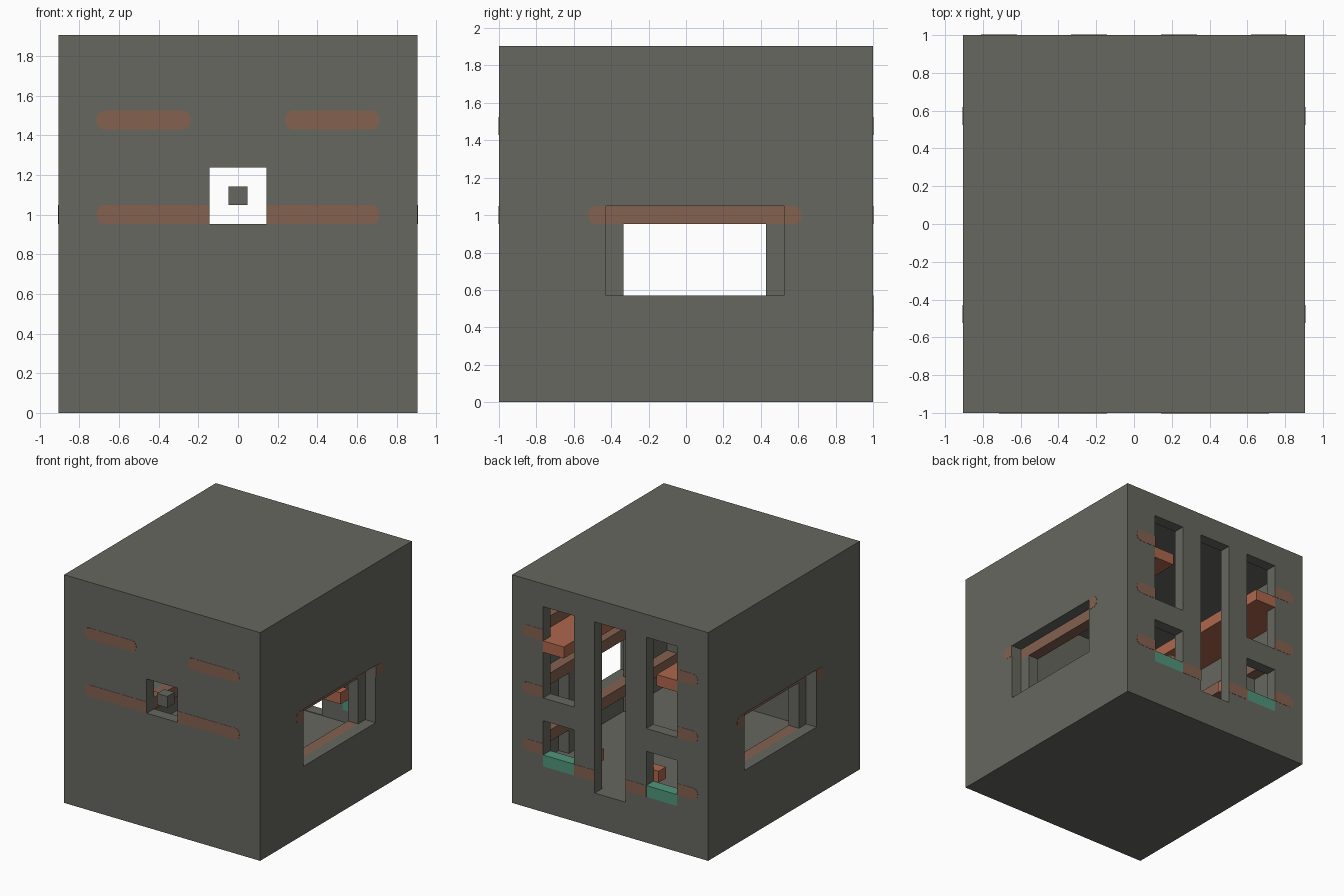
import bpy, bmesh, math
from mathutils import Vector

U = 2 / 21  # one grid cell

cube = bpy.data.objects.get("Cube")
if cube:
    bpy.data.objects.remove(cube, do_unlink=True)


def material(name, rgb):
    m = bpy.data.materials.new(name)
    m.use_nodes = True
    m.diffuse_color = (*rgb, 1)
    m.node_tree.nodes["Principled BSDF"].inputs["Base Color"].default_value = (*rgb, 1)
    return m


stone = material("grey stone", (0.135, 0.136, 0.115))
faded = material("faded brick", (0.23, 0.12, 0.08))
brick = material("terracotta", (0.42, 0.135, 0.073))
green = material("sea green", (0.079, 0.30, 0.20))


def finish(name, bm, mat):
    bmesh.ops.recalc_face_normals(bm, faces=bm.faces)
    me = bpy.data.meshes.new(name)
    bm.to_mesh(me)
    bm.free()
    me.materials.append(mat)
    ob = bpy.data.objects.new(name, me)
    bpy.context.collection.objects.link(ob)
    return ob


def box(name, x, y, z, mat):
    """Box from (low, high) spans measured in cells."""
    bm = bmesh.new()
    bmesh.ops.create_cube(bm, size=1)
    for v in bm.verts:
        v.co = Vector([((a + b) / 2 + c * abs(b - a)) * U
                       for c, (a, b) in zip(v.co, (x, y, z))])
    return finish(name, bm, mat)


def pair(name, x, y, z, mat):
    """The same box on both sides."""
    for side, s in (("left", 1), ("right", -1)):
        box(f"{side}_{name}", (x[0] * s, x[1] * s), y, z, mat)


def cut(target, x, y, z):
    cutter = box("cutter", x, y, z, stone)
    cutter.hide_render = True
    mod = target.modifiers.new("opening", "BOOLEAN")
    mod.operation, mod.solver, mod.object = "DIFFERENCE", "EXACT", cutter
    bpy.context.view_layer.objects.active = target
    bpy.ops.object.modifier_apply(modifier=mod.name)
    bpy.data.objects.remove(cutter, do_unlink=True)


def stripe(name, inner, outer, z, place, round_inner=False, round_outer=True):
    """Thin painted plate one cell high; place maps (along, height) to a wall."""
    r = 0.42
    d = 1 if outer > inner else -1
    outline = []
    for h, s, rounded in ((outer, d, round_outer), (inner, -d, round_inner)):
        for k in range(7):
            t = math.radians(-90 + 30 * k)
            if rounded:
                up = 1 if k > 3 else 0
                cz = z + 1 - r if up or (k == 3) else z + r
                outline.append((h - s * r + s * r * math.cos(t), cz + r * math.sin(t), s))
            elif k in (0, 6):
                outline.append((h, z + (k == 6), s))
    # second end runs downwards to close the loop
    first = [p[:2] for p in outline if p[2] == d]
    second = [p[:2] for p in outline if p[2] == -d][::-1]
    bm = bmesh.new()
    verts = [bm.verts.new(place(*p) * U) for p in first + second]
    face = bm.faces.new(verts)
    normal = place(0, 0)
    normal.z = 0
    out = bmesh.ops.extrude_face_region(bm, geom=[face])
    moved = [g for g in out["geom"] if isinstance(g, bmesh.types.BMVert)]
    bmesh.ops.translate(bm, verts=moved, vec=normal.normalized() * 0.002)
    finish(name, bm, faded)


# Hollow shell with its openings
shell = box("shell", (-9.5, 9.5), (-10.5, 10.5), (0, 20), stone)
cut(shell, (-8.5, 8.5), (-9.5, 9.5), (2.95, 18.5))
cut(shell, (-1.5, 1.5), (-12, -9), (10, 13))
cut(shell, (-1.5, 1.5), (9, 12), (3, 18))
for s in (1, -1):
    cut(shell, (8 * s, 11 * s), (-4.5, 5.5), (6, 11))
    for low, high in ((10, 18), (4, 8)):
        cut(shell, (3.5 * s, 6.5 * s), (9, 12), (low, high))

# Small block floating in the front opening
box("front_block", (-0.5, 0.5), (-10.5, -9.5), (11, 12), stone)

# Green sills and terracotta galleries
pair("sill", (3.5, 6.5), (9.5, 10.5), (4, 5), green)
pair("gallery", (4.5, 8.5), (-9.5, 9.5), (14, 15), brick)
pair("gallery_end", (4.5, 6.5), (9.5, 10.5), (14, 15), brick)

# Beams and posts inside the walls
for z in (5, 10, 15):
    pair(f"side_beam_{z}", (7.5, 8.5), (-9.5, 9.5), (z, z + 1), faded)
pair("upper_front_beam", (2.5, 7.5), (-9.5, -8.5), (15, 16), faded)
pair("middle_front_beam", (1.5, 7.5), (-9.5, -8.5), (10, 11), faded)
pair("low_back_beam", (2, 4), (8.5, 9.5), (5, 6), brick)
for name, y in (("front_post", -4.5), ("back_post", 4.5)):
    pair(name, (7.5, 8.5), (y, y + 1), (2.95, 10), stone)


# Painted stripes on the outer walls
def front(h, z):
    return Vector((h, -10.5, z))


def back(h, z):
    return Vector((h, 10.5, z))


for s, side in ((1, "left"), (-1, "right")):
    def flank(h, z, s=s):
        return Vector((9.5 * s, h, z))

    stripe(f"{side}_front_upper_stripe", 2.5 * s, 7.5 * s, 15, front, True)
    stripe(f"{side}_front_lower_stripe", 1.5 * s, 7.5 * s, 10, front)
    for z in (5, 10, 15):
        stripe(f"{side}_back_stripe_{z}", 6.5 * s, 8.5 * s, z, back)
    stripe(f"{side}_back_low_stripe", 1.5 * s, 3.5 * s, 4, back, False, False)
    stripe(f"{side}_flank_stripe_front", -4.5, -5.5, 10, flank)
    stripe(f"{side}_flank_stripe_back", 5.5, 6.5, 10, flank)
